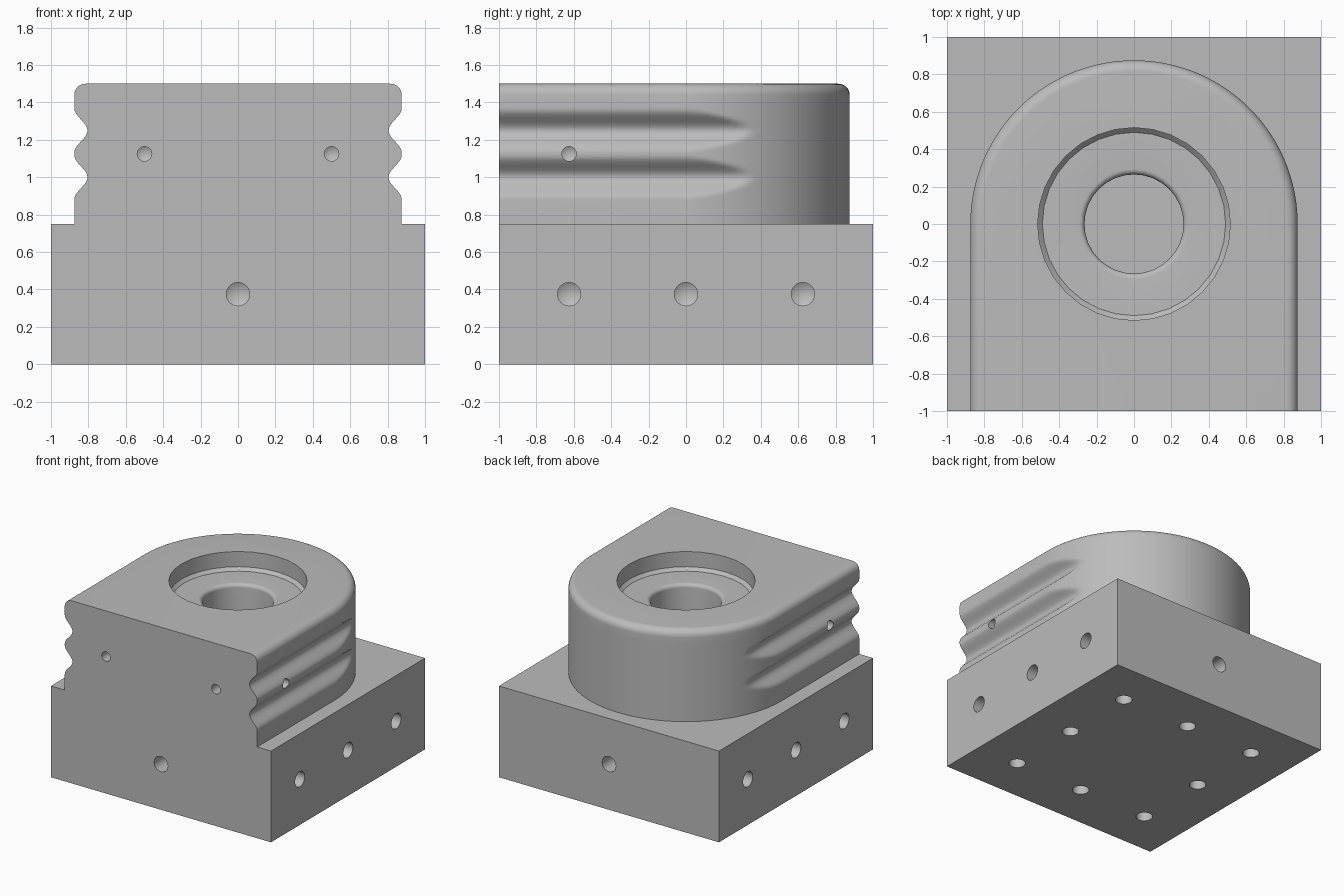
import bpy, bmesh, math
from mathutils import Matrix, Vector

cube = bpy.data.objects.get("Cube")
if cube:
    bpy.data.objects.remove(cube)

grey = bpy.data.materials.new("machined grey")
grey.use_nodes = True
colour = (0.5, 0.5, 0.5, 1)
grey.diffuse_color = colour
grey.node_tree.nodes["Principled BSDF"].inputs["Base Color"].default_value = colour

BASE_TOP, TOP, RADIUS, FILLET = 0.75, 1.5, 0.875, 0.06


def make_object(name, bm):
    bmesh.ops.recalc_face_normals(bm, faces=bm.faces)
    mesh = bpy.data.meshes.new(name)
    bm.to_mesh(mesh)
    bm.free()
    mesh.materials.append(grey)
    obj = bpy.data.objects.new(name, mesh)
    bpy.context.collection.objects.link(obj)
    return obj


def lathe(bm, profile, segments, matrix=Matrix()):
    """Closed solid turned about z from (radius, height) points."""
    rings = []
    for r, z in profile:
        if r == 0:
            rings.append([bm.verts.new(matrix @ Vector((0, 0, z)))] * segments)
        else:
            rings.append([bm.verts.new(matrix @ Vector((
                r * math.cos(math.tau * i / segments),
                r * math.sin(math.tau * i / segments), z))) for i in range(segments)])
    for a, b in zip(rings, rings[1:]):
        for i in range(segments):
            j = (i + 1) % segments
            bm.faces.new(dict.fromkeys((a[i], a[j], b[j], b[i])))


def combine(target, tool, operation):
    mod = target.modifiers.new(operation.lower(), "BOOLEAN")
    mod.operation, mod.object, mod.solver = operation, tool, "EXACT"
    bpy.context.view_layer.objects.active = target
    bpy.ops.object.modifier_apply(modifier=mod.name)
    bpy.data.objects.remove(tool)


# Square base
bm = bmesh.new()
bmesh.ops.create_cube(bm, size=1, matrix=Matrix.Translation((0, 0, BASE_TOP / 2))
                      @ Matrix.Diagonal((2, 2, BASE_TOP, 1)))
block = make_object("bearing_block", bm)


# Round-backed housing: stacked outlines with side grooves and a rounded rim
def groove_depth(z):
    d = min(abs(z - 1.0), abs(z - 1.25))
    return 0.035 * (1 + math.cos(math.pi * min(d / 0.118, 1)))


levels = [(BASE_TOP, 0)] + [(0.88 + 0.0125 * i, 0) for i in range(41)]
for i in range(9):
    a = math.pi / 2 * i / 8
    levels.append((TOP - FILLET + FILLET * math.sin(a), FILLET * (1 - math.cos(a))))

ARC = 72
bm = bmesh.new()
rows = []
for z, inset in levels:
    r, w = RADIUS - inset, RADIUS - max(inset, groove_depth(z))
    outline = [(w, -1)]
    for i in range(ARC + 1):
        a = math.pi * i / ARC
        outline.append((max(-w, min(w, r * math.cos(a))), r * math.sin(a)))
    outline.append((-w, -1))
    rows.append([bm.verts.new((x, y, z)) for x, y in outline])
for a, b in zip(rows, rows[1:]):
    for i in range(len(a) - 1):
        bm.faces.new((a[i], a[i + 1], b[i + 1], b[i]))
bm.faces.new(rows[0])
bm.faces.new(rows[-1])
bm.faces.new([row[0] for row in rows] + [row[-1] for row in reversed(rows)])
combine(block, make_object("housing", bm), "UNION")

# Stepped central bore with a chamfered seat and a rounded lip
bm = bmesh.new()
SEAT, BORE, LIP = 1.35, 0.265, 0.03
profile = [(0, 1.6), (0.515, 1.6), (0.515, SEAT + 0.025), (0.49, SEAT)]
for i in range(7):
    a = math.pi / 2 * i / 6
    profile.append((BORE + LIP * (1 - math.sin(a)), SEAT - LIP * (1 - math.cos(a))))
profile += [(BORE, BASE_TOP - 0.001), (0, BASE_TOP - 0.001)]
lathe(bm, profile, 32)
combine(block, make_object("bore_cutter", bm), "DIFFERENCE")

# Drilled holes with conical ends
bm = bmesh.new()


def drill(point, outward, radius, depth):
    turn = Vector(outward).to_track_quat("Z", "Y").to_matrix().to_4x4()
    lathe(bm, [(0, 0.05), (radius, 0.05), (radius, -depth), (0, -depth - radius * 0.6)],
          24, Matrix.Translation(point) @ turn)


PITCH = 0.625
for s in (-1, 1):
    drill((0, s, 0.375), (0, s, 0), 0.0625, 0.2)
    drill((s * 0.5, -1, 1.125), (0, -1, 0), 0.039, 0.15)
    drill((s * RADIUS, -PITCH, 1.125), (s, 0, 0), 0.039, 0.15)
    for y in (-PITCH, 0, PITCH):
        drill((s, y, 0.375), (s, 0, 0), 0.0625, 0.2)
for x in (-PITCH, 0, PITCH):
    for y in (-PITCH, 0, PITCH):
        if x or y:
            drill((x, y, 0), (0, 0, -1), 0.0625, 0.2)
combine(block, make_object("hole_cutter", bm), "DIFFERENCE")

# Smooth curves, crisp machined edges
bpy.ops.object.select_all(action="DESELECT")
block.select_set(True)
bpy.context.view_layer.objects.active = block
bpy.ops.object.shade_smooth_by_angle(angle=math.radians(30))
